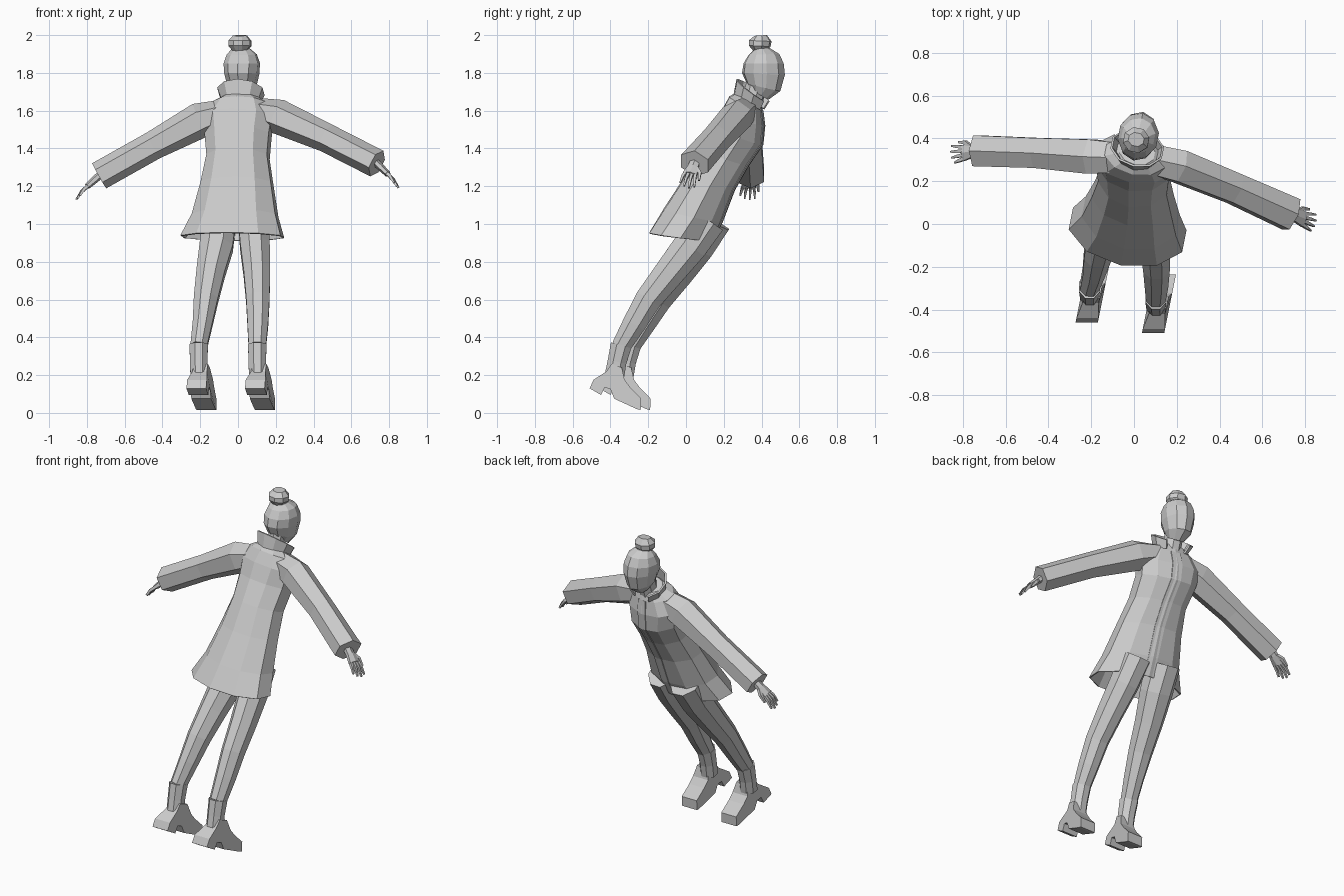
import bpy, bmesh
from math import sin, cos, pi
from mathutils import Vector

cube = bpy.data.objects.get("Cube")
if cube:
    bpy.data.objects.remove(cube)

grey = bpy.data.materials.new("plain_grey")
grey.use_nodes = True
GREY = (0.6, 0.6, 0.6, 1)
grey.diffuse_color = GREY
grey.node_tree.nodes["Principled BSDF"].inputs["Base Color"].default_value = GREY
YAW = 0.2  # the figure is turned slightly


def finish(name, bm):
    bmesh.ops.recalc_face_normals(bm, faces=bm.faces)
    mesh = bpy.data.meshes.new(name)
    bm.to_mesh(mesh)
    bm.free()
    mesh.materials.append(grey)
    obj = bpy.data.objects.new(name, mesh)
    bpy.context.collection.objects.link(obj)
    return obj


def loft(name, rings, caps=(True, True), skip=()):
    """Skin a list of rings (centre, u axis, v axis, sides)."""
    bm = bmesh.new()
    loops = []
    for c, u, v, n in rings:
        angles = [2 * pi * (i + 0.5) / n for i in range(n)]
        k = 1 / cos(pi / n)
        loops.append([bm.verts.new(c + k * (u * cos(a) + v * sin(a))) for a in angles])
    for a, b in zip(loops, loops[1:]):
        n = len(a)
        for i in range(n):
            if i not in skip:
                j = (i + 1) % n
                bm.faces.new((a[i], a[j], b[j], b[i]))
    if caps[0]:
        bm.faces.new(loops[0])
    if caps[1]:
        bm.faces.new(loops[-1])
    return finish(name, bm)


def slice_ring(cx, by, bz, fy, fz, w, n):
    """Ring through a back point and a front point, with half width w."""
    half = (fy - by) / 2
    c = Vector((cx, (by + fy) / 2, (bz + fz) / 2))
    return c, Vector((w, -w * YAW, 0)), Vector((half * YAW, half, (fz - bz) / 2)), n


def tube(name, path, side, n):
    """Tube along (point, half width along side, half thickness)."""
    pts = [Vector(p[0]) for p in path]
    rings = []
    for i, (_, a, b) in enumerate(path):
        d = (pts[min(i + 1, len(pts) - 1)] - pts[max(i - 1, 0)]).normalized()
        s = Vector(side)
        s = (s - d * s.dot(d)).normalized()
        rings.append((pts[i], s * a, d.cross(s) * b, n))
    return loft(name, rings)


# Coat, open below
coat = [(-.03, -.185, .955, .13, .91, .265), (-.015, -.11, 1.08, .185, 1.01, .22),
        (-.005, 0, 1.25, .25, 1.18, .185), (0, .085, 1.4, .325, 1.31, .16),
        (0, .16, 1.52, .40, 1.42, .17), (0, .2, 1.61, .41, 1.52, .185),
        (.01, .235, 1.675, .40, 1.6, .14), (.015, .28, 1.70, .39, 1.65, .08)]
body = loft("coat", [slice_ring(*r, 10) for r in coat], caps=(False, True))
solid = body.modifiers.new("cloth", 'SOLIDIFY')
solid.thickness = 0.008

# Overlapping front edge of the coat
bm = bmesh.new()
edge = []
for cx, by, bz, fy, fz, w in coat[:-1]:
    x = cx + (fy - by) / 2 * YAW
    edge.append([bm.verts.new((x + dx, fy + dy, fz)) for dx, dy in ((-.03, .01), (.03, -.002))])
for a, b in zip(edge, edge[1:]):
    bm.faces.new((a[0], a[1], b[1], b[0]))
placket = finish("coat_front_edge", bm)
placket.modifiers.new("cloth", 'SOLIDIFY').thickness = 0.008

# Standing collar, split at the front
collar = [(.015, .255, 1.68, .415, 1.60, .095), (.015, .272, 1.765, .44, 1.64, .12)]
flap = loft("collar", [slice_ring(*r, 10) for r in collar], caps=(False, False), skip=(1, 2))
flap.modifiers.new("cloth", 'SOLIDIFY').thickness = 0.01

# Neck, head and hair bun
neck = [(.015, .30, 1.65, .39, 1.60, .048), (.015, .325, 1.76, .425, 1.72, .048)]
loft("neck", [slice_ring(*r, 8) for r in neck])
head = [(.02, .345, 1.72, .435, 1.66, .045), (.02, .325, 1.745, .495, 1.705, .07),
        (.02, .302, 1.80, .518, 1.79, .086), (.02, .31, 1.85, .512, 1.85, .09),
        (.02, .335, 1.895, .49, 1.90, .075), (.015, .365, 1.925, .44, 1.932, .045)]
loft("head", [slice_ring(*r, 10) for r in head])
bun = [(.01, .36, 1.915, .42, 1.915, .035), (.01, .337, 1.945, .443, 1.94, .057),
       (.01, .337, 1.972, .448, 1.967, .057), (.01, .365, 1.996, .425, 2, .035)]
loft("hair_bun", [slice_ring(*r, 8) for r in bun])

# Sleeves and hands: path from the shoulder to the cuff, then hand direction
arms = {
    "right": ([((-.08, .31, 1.59), .07, .06), ((-.2, .315, 1.55), .08, .082),
               ((-.45, .332, 1.415), .07, .066), ((-.735, .342, 1.255), .072, .066)],
              Vector((-.125, -.02, -.11))),
    "left": ([((.09, .30, 1.60), .07, .06), ((.21, .27, 1.57), .075, .08),
              ((.47, .165, 1.455), .07, .066), ((.735, .045, 1.32), .076, .066)],
             Vector((.115, -.045, -.11))),
}
for label, (path, reach) in arms.items():
    tube(label + "_sleeve", path, (0, 1, 0), 6)
    wrist = Vector(path[-1][0])
    reach = reach.normalized()
    across = Vector((0, 1, 0))
    across = (across - reach * across.dot(reach)).normalized()
    down = Vector((0, 0, -1))
    tube(label + "_hand", [(wrist - reach * .03, .025, .018), (wrist + reach * .03, .027, .017),
                           (wrist + reach * .085, .038, .014)], across, 6)
    for k in range(4):
        root = wrist + reach * .08 + across * (.027 - .018 * k)
        length = (.075, .085, .08, .065)[k]
        fan = reach + across * (.2 - .13 * k)
        mid = root + fan * length * .5
        tip = mid + (fan + down * .5) * length * .45
        tube(f"{label}_finger_{k + 1}", [(root, .008, .009), (mid, .007, .008), (tip, .004, .005)], across, 4)
    base = wrist + reach * .035 + across * .022
    tube(label + "_thumb", [(base, .01, .01), (base + reach * .03 + across * .025, .009, .009),
                            (base + reach * .07 + across * .032 + down * .01, .005, .005)], across, 4)

# Legs
legs = {
    "right": [((-.10, .14, 1.02), .09, .1), ((-.115, .06, .88), .088, .09), ((-.145, -.04, .74), .075, .08),
              ((-.17, -.145, .6), .064, .07), ((-.188, -.225, .47), .052, .062),
              ((-.208, -.295, .35), .044, .05)],
    "left": [((.08, .11, 1.02), .08, .1), ((.09, .02, .88), .078, .09), ((.1, -.09, .74), .07, .08),
             ((.105, -.2, .6), .062, .07), ((.105, -.275, .47), .055, .062),
             ((.102, -.345, .35), .046, .05)],
}
# Foot profile (y, z) measured from the ankle, pitched toe down
foot = [(-.05, -.09), (-.075, -.13), (-.145, -.175), (-.165, -.22), (-.105, -.255), (-.085, -.215),
        (-.055, -.225), (-.035, -.275), (.085, -.33), (.105, -.335), (.108, -.275), (.05, -.215),
        (.02, -.175), (.005, -.11)]
for label, path in legs.items():
    tube(label + "_leg", path, (1, 0, 0), 8)
    ax, ay, az = path[-1][0]
    # Boot shaft
    tube(label + "_boot_shaft", [((ax, ay + .002, az + .01), .049, .056), ((ax, ay - .02, az - .08), .046, .05),
                                 ((ax + .002, ay - .035, az - .16), .046, .052)], (1, 0, 0), 8)
    # Chunky heeled shoe
    bm = bmesh.new()
    sides = []
    for s in (-1, 1):
        loop = []
        for y, z in foot:
            half = .038 if z > -.17 else .052
            loop.append(bm.verts.new((ax + .012 + .2 * (y + .04) + s * half, ay + y, az + z)))
        sides.append(loop)
        bm.faces.new(loop)
    n = len(foot)
    for i in range(n):
        j = (i + 1) % n
        bm.faces.new((sides[0][i], sides[0][j], sides[1][j], sides[1][i]))
    finish(label + "_shoe", bm)
